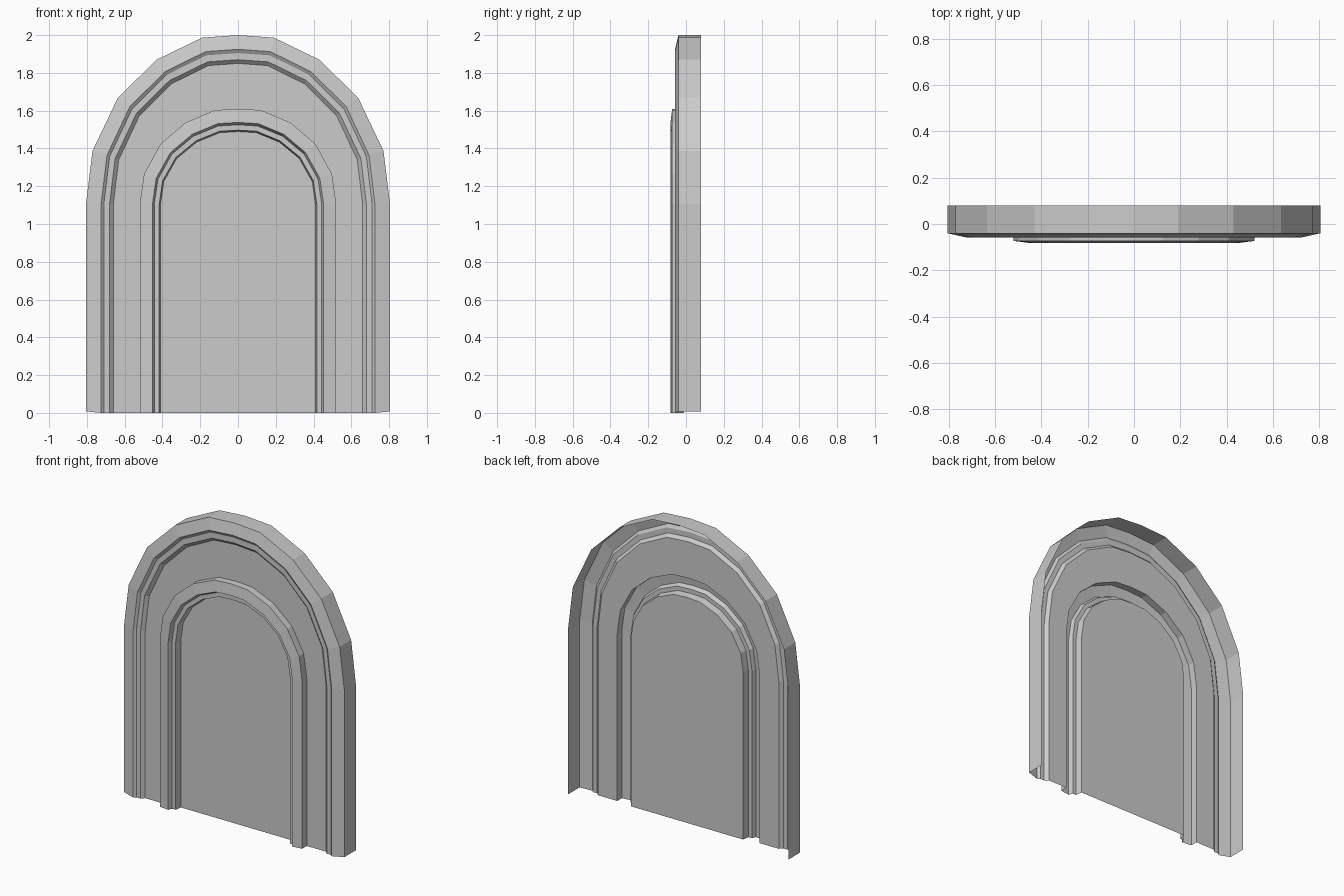
import bpy

if "Cube" in bpy.data.objects:
    bpy.data.objects.remove(bpy.data.objects["Cube"])

BASE = 1.105  # springing height of every arch

# Right half of a unit arch: (fraction of half width, fraction of rise)
HALF = [(1, 0), (.957, .315), (.79, .63), (.534, .855), (.236, .985)]
ARCH = HALF + [(0, 1)] + [(-x, z) for x, z in reversed(HALF)]


def arch_loop(half_width, apex, y, foot=0.0):
    """One arch outline, from the right foot over the top to the left foot."""
    rise = apex - BASE
    pts = [(x * half_width, y, BASE + z * rise) for x, z in ARCH]
    return [(half_width, y, foot)] + pts + [(-half_width, y, foot)]


def arch_part(name, profile, fill=False):
    """Bridge successive arch outlines; optionally close the innermost one."""
    verts, faces = [], []
    for station in profile:
        verts += arch_loop(*station)
    n = len(ARCH) + 2
    for k in range(len(profile) - 1):
        for i in range(n - 1):
            a = k * n + i
            faces.append((a, a + 1, a + n + 1, a + n))
    if fill:
        start = (len(profile) - 1) * n
        faces.append(tuple(range(start, start + n)))
    mesh = bpy.data.meshes.new(name)
    mesh.from_pydata(verts, [], faces)
    mesh.update()
    obj = bpy.data.objects.new(name, mesh)
    bpy.context.collection.objects.link(obj)
    return obj


# Outer wall, sloped rim and stepped edge, in to the flat field
# (half width, apex height, y, foot height)
arch_part("outer_surround", [
    (.805, 2.0, .08, .008),
    (.805, 2.0, -.04, .008),
    (.725, 1.925, -.058),
    (.71, 1.905, -.045),
    (.68, 1.87, -.045),
    (.66, 1.85, -.025),
    (.52, 1.61, -.025),
])

# Raised moulding around the centre
arch_part("inner_moulding", [
    (.52, 1.61, -.025),
    (.52, 1.61, -.073),
    (.453, 1.538, -.082),
    (.443, 1.525, -.055),
    (.417, 1.497, -.055),
    (.41, 1.489, -.01),
])

# Flat recessed panel
arch_part("centre_panel", [(.41, 1.489, -.01)], fill=True)
